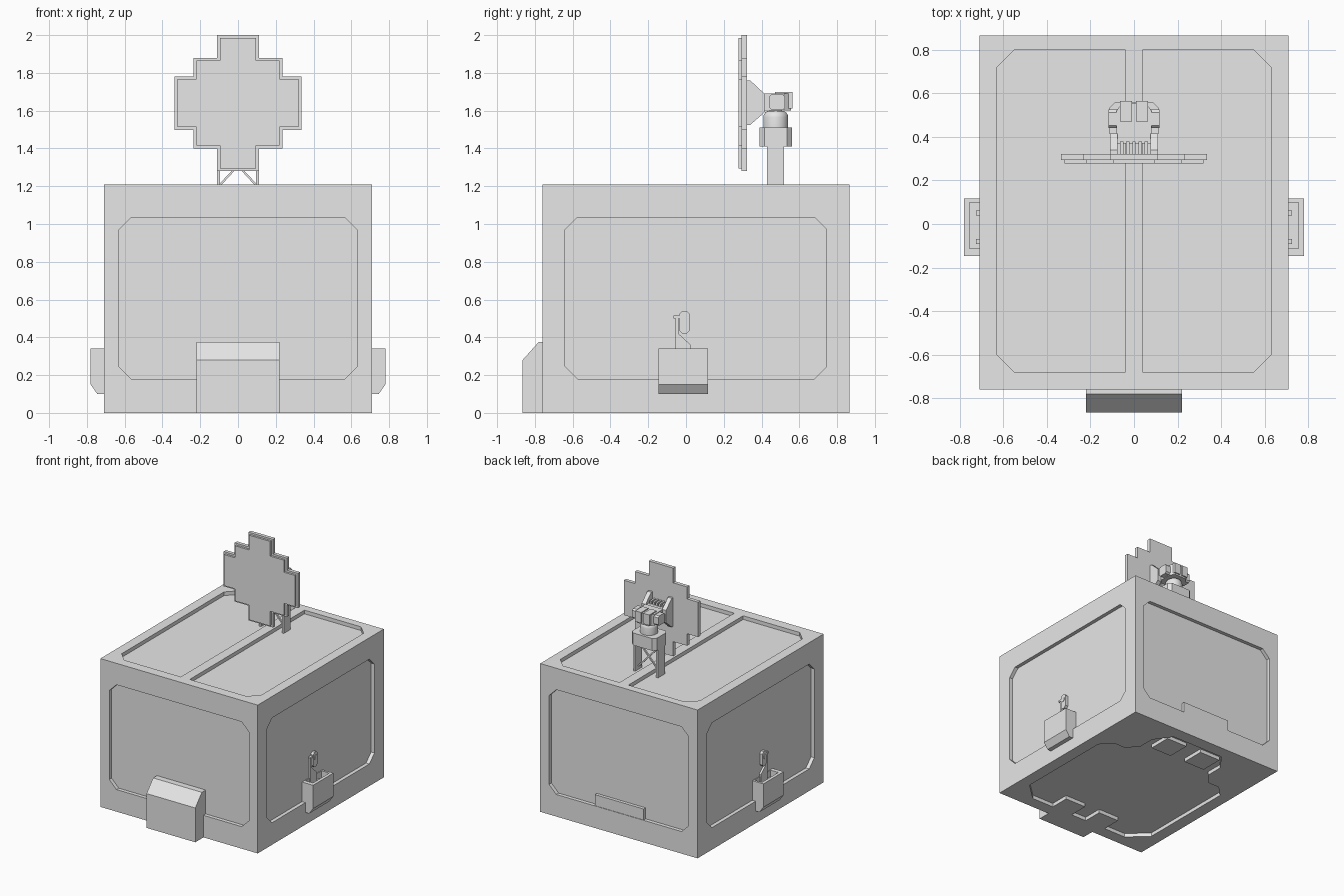
import bpy, bmesh, math
from mathutils import Vector

if "Cube" in bpy.data.objects:
    bpy.data.objects.remove(bpy.data.objects["Cube"], do_unlink=True)

grey = bpy.data.materials.new("plain_grey")
grey.use_nodes = True
grey.diffuse_color = (0.8, 0.8, 0.8, 1)
grey.node_tree.nodes["Principled BSDF"].inputs["Base Color"].default_value = (0.8, 0.8, 0.8, 1)

PLACE = {"x": lambda p, d: (d, p[0], p[1]),
         "y": lambda p, d: (p[0], d, p[1]),
         "z": lambda p, d: (p[0], p[1], d)}


def finish(name, bm):
    bmesh.ops.recalc_face_normals(bm, faces=bm.faces)
    mesh = bpy.data.meshes.new(name)
    bm.to_mesh(mesh)
    bm.free()
    mesh.materials.append(grey)
    ob = bpy.data.objects.new(name, mesh)
    bpy.context.collection.objects.link(ob)
    return ob


def prism(name, points, axis, a, b):
    """Extrude a flat outline along an axis from a to b."""
    bm = bmesh.new()
    rings = [[bm.verts.new(PLACE[axis](p, d)) for p in points] for d in (a, b)]
    n = len(points)
    bm.faces.new(rings[0])
    bm.faces.new(rings[1])
    for i in range(n):
        j = (i + 1) % n
        bm.faces.new((rings[0][i], rings[0][j], rings[1][j], rings[1][i]))
    return finish(name, bm)


def rect(u0, u1, v0, v1, c=0.0):
    """Rectangle outline, with chamfered corners when c is given."""
    if not c:
        return [(u0, v0), (u1, v0), (u1, v1), (u0, v1)]
    return [(u0 + c, v0), (u1 - c, v0), (u1, v0 + c), (u1, v1 - c),
            (u1 - c, v1), (u0 + c, v1), (u0, v1 - c), (u0, v0 + c)]


def box(name, x, y, z):
    return prism(name, rect(*x, *y), "z", *z)


def carve(ob, cutter):
    mod = ob.modifiers.new("cut", "BOOLEAN")
    mod.operation = "DIFFERENCE"
    mod.solver = "EXACT"
    mod.object = cutter
    bpy.context.view_layer.objects.active = ob
    bpy.ops.object.modifier_apply(modifier=mod.name)
    bpy.data.objects.remove(cutter, do_unlink=True)


W, FRONT, BACK, TOP, D = 0.71, -0.76, 0.865, 1.21, 0.03

# Container shell with a recessed panel on every side
shell = box("container_shell", (-W, W), (FRONT, BACK), (0, TOP))
face = rect(-0.63, 0.63, 0.18, 1.035, 0.065)
carve(shell, prism("cutter", face, "y", FRONT - 0.05, FRONT + D))
carve(shell, prism("cutter", face, "y", BACK - D, BACK + 0.05))
side = rect(-0.64, 0.745, 0.18, 1.035, 0.065)
for s in (-1, 1):
    carve(shell, prism("cutter", side, "x", s * (W - D), s * (W + 0.05)))
    lid = [(0.04, -0.68), (0.55, -0.68), (0.63, -0.60), (0.63, 0.72), (0.55, 0.80), (0.04, 0.80)]
    carve(shell, prism("cutter", [(s * x, y) for x, y in lid], "z", TOP - D, TOP + 0.05))

# Recessed underside, stepped in at the back corners
half = [(0.46, -0.66), (0.61, -0.52), (0.61, 0.30), (0.52, 0.39), (0.42, 0.39),
        (0.34, 0.48), (0.34, 0.62), (0.24, 0.76)]
under = half + [(-x, y) for x, y in reversed(half)]
carve(shell, prism("cutter", under, "z", -0.05, D))
for end, y in (("front", (-0.66, -0.50)), ("back", (0.52, 0.71))):
    for name, s in (("right", -1), ("left", 1)):
        xs = sorted((s * 0.07, s * 0.26))
        box(f"{end}_{name}_foot_pad", xs, y, (0, D + 0.01))

# Front housing with a sloped top and the matching plate on the back
prism("front_housing", [(FRONT + 0.04, 0), (-0.865, 0), (-0.865, 0.28),
                        (-0.78, 0.375), (FRONT + 0.04, 0.375)], "x", -0.22, 0.22)
box("back_plate", (-0.22, 0.22), (BACK - D - 0.01, BACK - 0.004), (0.175, 0.27))

# Side bins, each with a small device standing in the wall recess
for name, s in (("right", -1), ("left", 1)):
    profile = [(0.67, 0.10), (0.745, 0.10), (0.78, 0.15), (0.78, 0.34), (0.67, 0.34)]
    side_bin = prism(name + "_bin", [(s * x, z) for x, z in profile], "y", -0.146, 0.116)
    carve(side_bin, box("cutter", sorted((s * 0.685, s * 0.755)), (-0.112, 0.098), (0.24, 0.4)))
    for i, y in enumerate((-0.08, 0.05)):
        box(f"{name}_bin_hook_{i}", sorted((s * 0.68, s * 0.725)), (y - 0.012, y + 0.012), (0.26, 0.29))
    prism(name + "_stand", [(-0.055, 0.24), (0.025, 0.24), (0.025, 0.36), (-0.04, 0.42),
                            (-0.04, 0.51), (-0.055, 0.51)], "x", s * 0.675, s * 0.695)
    box(name + "_stand_clip", sorted((s * 0.675, s * 0.70)), (-0.065, -0.035), (0.50, 0.515))
    prism(name + "_device", rect(-0.035, 0.02, 0.42, 0.54, 0.016), "x", s * 0.675, s * 0.704)
    prism(name + "_device_lens", rect(-0.022, 0.007, 0.48, 0.515, 0.008), "x", s * 0.70, s * 0.709)

# Mast: two plate legs with crossed braces
for name, s in (("right", -1), ("left", 1)):
    box(name + "_mast_leg", sorted((s * 0.094, s * 0.112)), (0.43, 0.52), (TOP - D, 1.45))
    prism(name + "_mast_brace", [(-s * 0.10, 1.21), (-s * 0.085, 1.21),
                                 (s * 0.10, 1.41), (s * 0.085, 1.41)], "y", 0.47, 0.482)

# Collar and rounded turret
prism("turret_collar", rect(-0.112, 0.112, 0.39, 0.56, 0.025), "z", 1.41, 1.51)
bpy.ops.mesh.primitive_cylinder_add(vertices=32, radius=0.066, depth=0.18, location=(0, 0.475, 1.51))
dome = bpy.context.object
dome.name = "turret_dome"
dome.data.materials.append(grey)
bevel = dome.modifiers.new("round", "BEVEL")
bevel.width = 0.035
bevel.segments = 4
bpy.ops.object.modifier_apply(modifier="round")
bpy.ops.object.shade_smooth_by_angle(angle=math.radians(40))

# Turret head with side knobs and rear blocks
prism("turret_head", [(-0.08, 0.41), (0.08, 0.41), (0.08, 0.52), (0.055, 0.555),
                      (-0.055, 0.555), (-0.08, 0.52)], "z", 1.60, 1.69)
for name, s in (("right", -1), ("left", 1)):
    prism(name + "_head_knob", rect(0.44, 0.525, 1.605, 1.685, 0.012), "x", s * 0.07, s * 0.118)
    box(name + "_head_block", sorted((s * 0.01, s * 0.064)), (0.47, 0.565), (1.612, 1.698))
    # Bracket arms joining head to antenna
    prism(name + "_bracket_arm", [(0.31, 1.76), (0.34, 1.76), (0.415, 1.69),
                                  (0.415, 1.59), (0.34, 1.525), (0.31, 1.525)], "x", s * 0.075, s * 0.11)
box("bracket_core", (-0.08, 0.08), (0.37, 0.42), (1.605, 1.685))
for i in range(5):
    x = (i - 2) * 0.028
    box(f"bracket_rib_{i}", (x - 0.008, x + 0.008), (0.31, 0.38), (1.57, 1.71))


# Stepped antenna panel, with a slightly smaller raised front layer
def stepped(inset):
    steps = [(0.11, 0.36), (0.235, 0.24), (0.335, 0.142)]
    quarter = []
    for i, (w, h) in enumerate(steps):
        quarter.append((w - inset, h - inset))
        if i < 2:
            quarter.append((w - inset, steps[i + 1][1] - inset))
    ring = quarter + [(x, -z) for x, z in reversed(quarter)]
    ring += [(-x, z) for x, z in reversed(ring)]
    return [(x, 1.64 + z) for x, z in ring]


prism("antenna_back", stepped(0), "y", 0.293, 0.322)
prism("antenna_front", stepped(0.015), "y", 0.277, 0.30)
